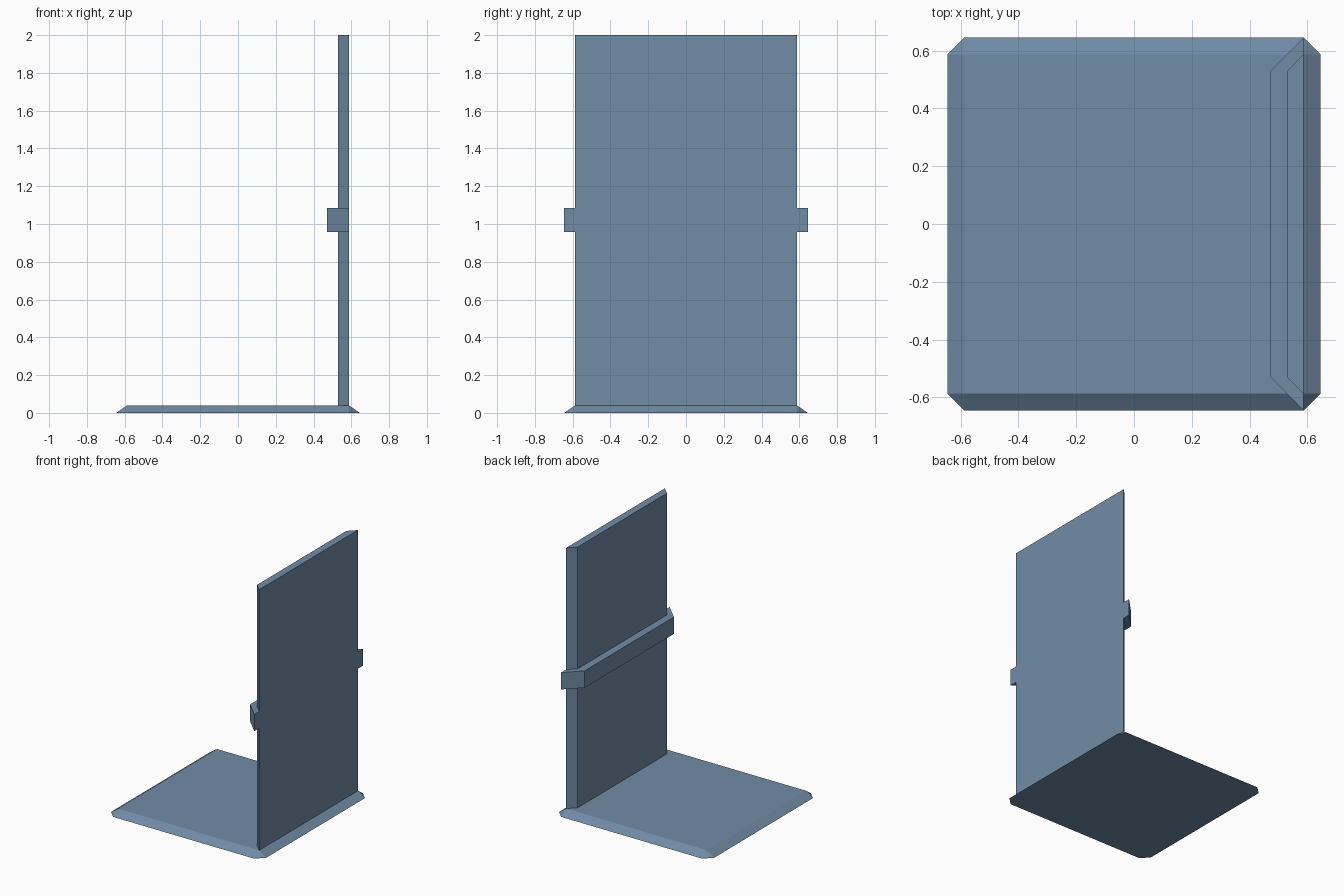
import bpy, bmesh

if "Cube" in bpy.data.objects:
    bpy.data.objects.remove(bpy.data.objects["Cube"])

INNER, WALL, EDGE, RIM = 0.472, 0.53, 0.587, 0.645
BASE_TOP = 0.04

# Slate blue paint shared by all parts
slate = bpy.data.materials.new("slate_blue")
slate.diffuse_color = (0.165, 0.262, 0.38, 1)
slate.use_nodes = True
slate.node_tree.nodes["Principled BSDF"].inputs["Base Color"].default_value = slate.diffuse_color


def finish(name, bm):
    bmesh.ops.recalc_face_normals(bm, faces=bm.faces)
    mesh = bpy.data.meshes.new(name)
    bm.to_mesh(mesh)
    bm.free()
    mesh.materials.append(slate)
    obj = bpy.data.objects.new(name, mesh)
    bpy.context.collection.objects.link(obj)
    return obj


def prism(name, outline, z0, z1):
    """Extrude a plan outline from z0 up to z1."""
    bm = bmesh.new()
    face = bm.faces.new([bm.verts.new((x, y, z0)) for x, y in outline])
    top = bmesh.ops.extrude_face_region(bm, geom=[face])["geom"]
    verts = [v for v in top if isinstance(v, bmesh.types.BMVert)]
    bmesh.ops.translate(bm, verts=verts, vec=(0, 0, z1 - z0))
    return finish(name, bm)


def mirrored(half):
    """Complete a plan outline by mirroring its +y half."""
    return half + [(x, -y) for x, y in reversed(half)]


# Floor slab: square top, sloping sides, clipped lower corners
bm = bmesh.new()
for sx in (-1, 1):
    for sy in (-1, 1):
        for x, y, z in ((EDGE, EDGE, BASE_TOP), (RIM, EDGE, 0), (EDGE, RIM, 0)):
            bm.verts.new((sx * x, sy * y, z))
bmesh.ops.convex_hull(bm, input=bm.verts)
bmesh.ops.dissolve_limit(bm, angle_limit=0.01, verts=bm.verts, edges=bm.edges)
finish("floor_slab", bm)

# Wall panel with mitred ends
prism("wall_panel", mirrored([(WALL, WALL), (EDGE, EDGE)]), BASE_TOP, 2.0)

# Rail clasping the inner side and mitred ends of the wall
rail = mirrored([(WALL, WALL), (EDGE, EDGE), (EDGE, RIM), (INNER, WALL)])
prism("wall_rail", rail, 0.958, 1.085)
